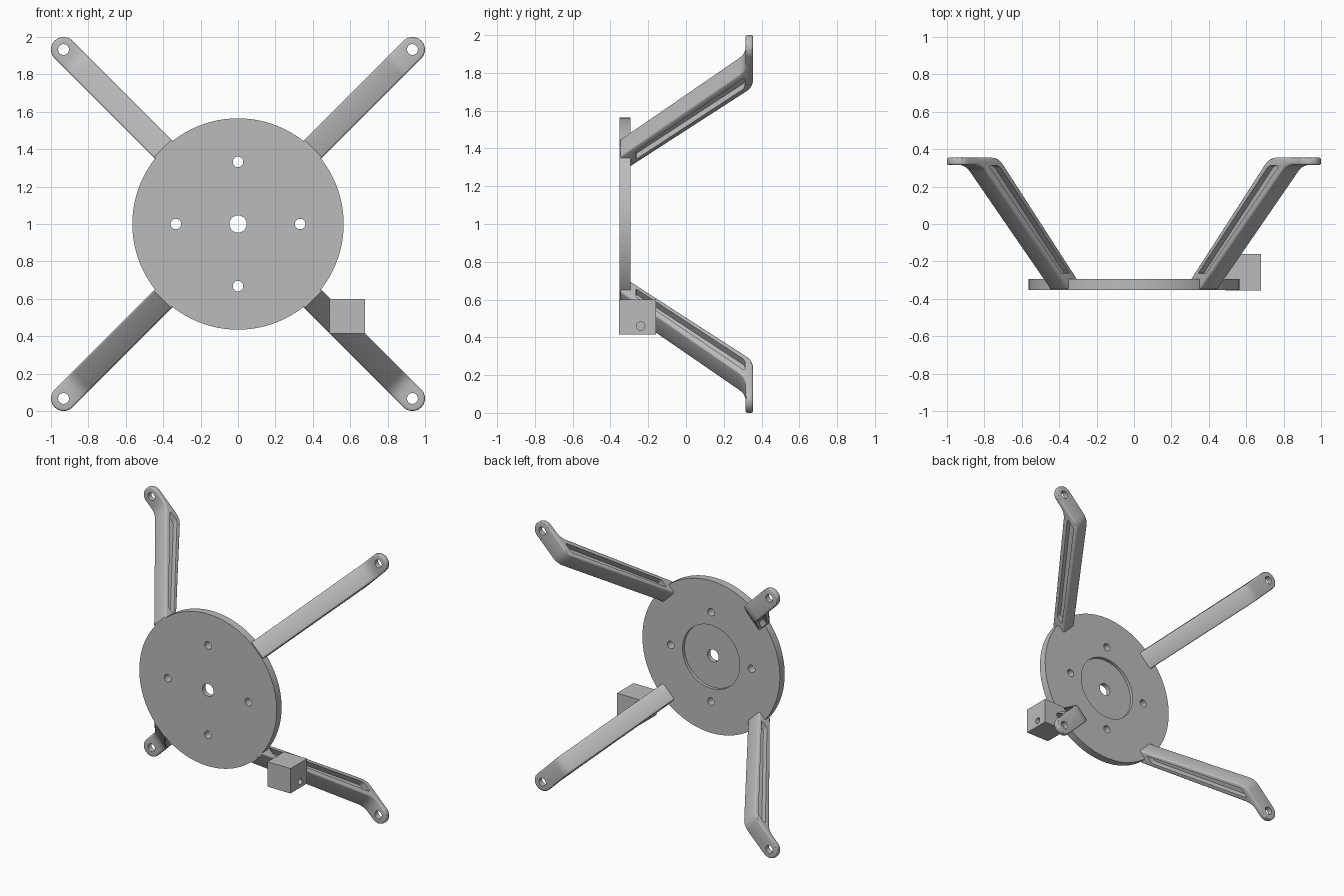
import bpy
import bmesh
import math
from mathutils import Vector

if "Cube" in bpy.data.objects:
    bpy.data.objects.remove(bpy.data.objects["Cube"])

grey = bpy.data.materials.new("light_grey")
grey.use_nodes = True
grey.diffuse_color = (0.5, 0.5, 0.5, 1)
grey.node_tree.nodes["Principled BSDF"].inputs["Base Color"].default_value = (0.5, 0.5, 0.5, 1)


def rounded(points, steps=5):
    """Outline from (u, v, corner size) points; size 0 keeps the corner sharp."""
    out = []
    for i, (u, v, size) in enumerate(points):
        p = Vector((u, v))
        if size == 0:
            out.append(p)
            continue
        before = Vector(points[i - 1][:2])
        after = Vector(points[(i + 1) % len(points)][:2])
        a = p + (before - p).normalized() * size
        b = p + (after - p).normalized() * size
        for k in range(steps + 1):
            t = k / steps
            out.append(a * (1 - t) ** 2 + p * 2 * t * (1 - t) + b * t * t)
    return out


def circle(u, v, radius, count=32, start=0.0, sweep=math.tau):
    n = count if sweep == math.tau else count - 1
    return [Vector((u + radius * math.cos(start + sweep * k / n),
                    v + radius * math.sin(start + sweep * k / n))) for k in range(count)]


def prism(name, outline, low, high, axis="Y"):
    """Extrude an outline along an axis."""
    place = {"X": lambda p, w: (w, p[0], p[1]),
             "Y": lambda p, w: (p[0], w, p[1]),
             "Z": lambda p, w: (p[0], p[1], w)}[axis]
    bm = bmesh.new()
    ends = [[bm.verts.new(place(p, w)) for p in outline] for w in (low, high)]
    for ring in ends:
        bm.faces.new(ring)
    for i in range(len(outline)):
        bm.faces.new((ends[0][i - 1], ends[0][i], ends[1][i], ends[1][i - 1]))
    bmesh.ops.recalc_face_normals(bm, faces=bm.faces)
    mesh = bpy.data.meshes.new(name)
    bm.to_mesh(mesh)
    bm.free()
    mesh.materials.append(grey)
    obj = bpy.data.objects.new(name, mesh)
    bpy.context.collection.objects.link(obj)
    return obj


def activate(obj):
    bpy.ops.object.select_all(action="DESELECT")
    obj.select_set(True)
    bpy.context.view_layer.objects.active = obj


def combine(obj, tool, operation="DIFFERENCE"):
    """Apply a boolean and throw the tool away."""
    activate(obj)
    mod = obj.modifiers.new("boolean", "BOOLEAN")
    mod.operation = operation
    mod.solver = "EXACT"
    mod.object = tool
    bpy.ops.object.modifier_apply(modifier=mod.name)
    bpy.data.objects.remove(tool)


def smooth(obj):
    activate(obj)
    bpy.ops.object.shade_smooth_by_angle(angle=math.radians(30))


# Round plate with a centre bore, four bolt holes and a shallow rear recess
plate = prism("round_plate", circle(0, 0, 0.565, 96), -0.352, -0.295)
combine(plate, prism("recess", circle(0, 0, 0.235, 64), -0.318, -0.2))
combine(plate, prism("bore", circle(0, 0, 0.046), -0.5, 0))
for k in range(4):
    a = k * math.pi / 2
    combine(plate, prism("bolt_hole", circle(0.332 * math.cos(a), 0.332 * math.sin(a), 0.028), -0.5, 0))
plate.location.z = 1
smooth(plate)

# Leg, built lying along x: side profile, then trimmed to a round-ended strip
HALF = 0.067
TIP = 1.319
leg = prism("leg", rounded([
    (0.57, -0.348, 0), (1.215, 0.315, 0.05), (1.42, 0.315, 0), (1.42, 0.355, 0),
    (1.085, 0.355, 0.05), (0.489, -0.298, 0), (0.5, -0.348, 0)]), -0.1, 0.1, "Z")
strip = [Vector((0.3, -HALF))] + circle(TIP, 0, HALF, 25, -math.pi / 2, math.pi) + [Vector((0.3, HALF))]
combine(leg, prism("strip", strip, -0.6, 0.6), "INTERSECT")

# Soft outer edges
activate(leg)
bevel = leg.modifiers.new("bevel", "BEVEL")
bevel.width = 0.011
bevel.segments = 3
bevel.limit_method = "ANGLE"
bevel.angle_limit = math.radians(50)
bevel.use_clamp_overlap = False
bpy.ops.object.modifier_apply(modifier=bevel.name)

# Long pocket in each side and the mounting hole in the tip
pocket = [(0.612, -0.265, 0.01), (1.165, 0.312, 0.02), (1.085, 0.312, 0.02), (0.551, -0.265, 0.01)]
for low, high in ((0.025, 0.2), (-0.2, -0.025)):
    combine(leg, prism("pocket", rounded(pocket), low, high, "Z"))
combine(leg, prism("tip_hole", circle(TIP, 0, 0.029), 0.2, 0.5))
smooth(leg)

# Four legs on the diagonals
names = {"upper_left_leg": -45, "upper_right_leg": -135, "lower_right_leg": 135, "lower_left_leg": 45}
for name, angle in names.items():
    obj = bpy.data.objects.new(name, leg.data)
    bpy.context.collection.objects.link(obj)
    obj.rotation_euler.y = math.radians(angle)
    obj.location.z = 1
bpy.data.objects.remove(leg)

# Small block on the lower left leg, with a blind hole in its outer side
block = prism("side_block", [(0.49, 0.415), (0.68, 0.415), (0.68, 0.6), (0.49, 0.6)], -0.355, -0.16)
combine(block, prism("block_hole", circle(-0.24, 0.46, 0.022), 0.58, 0.8, "X"))
smooth(block)
